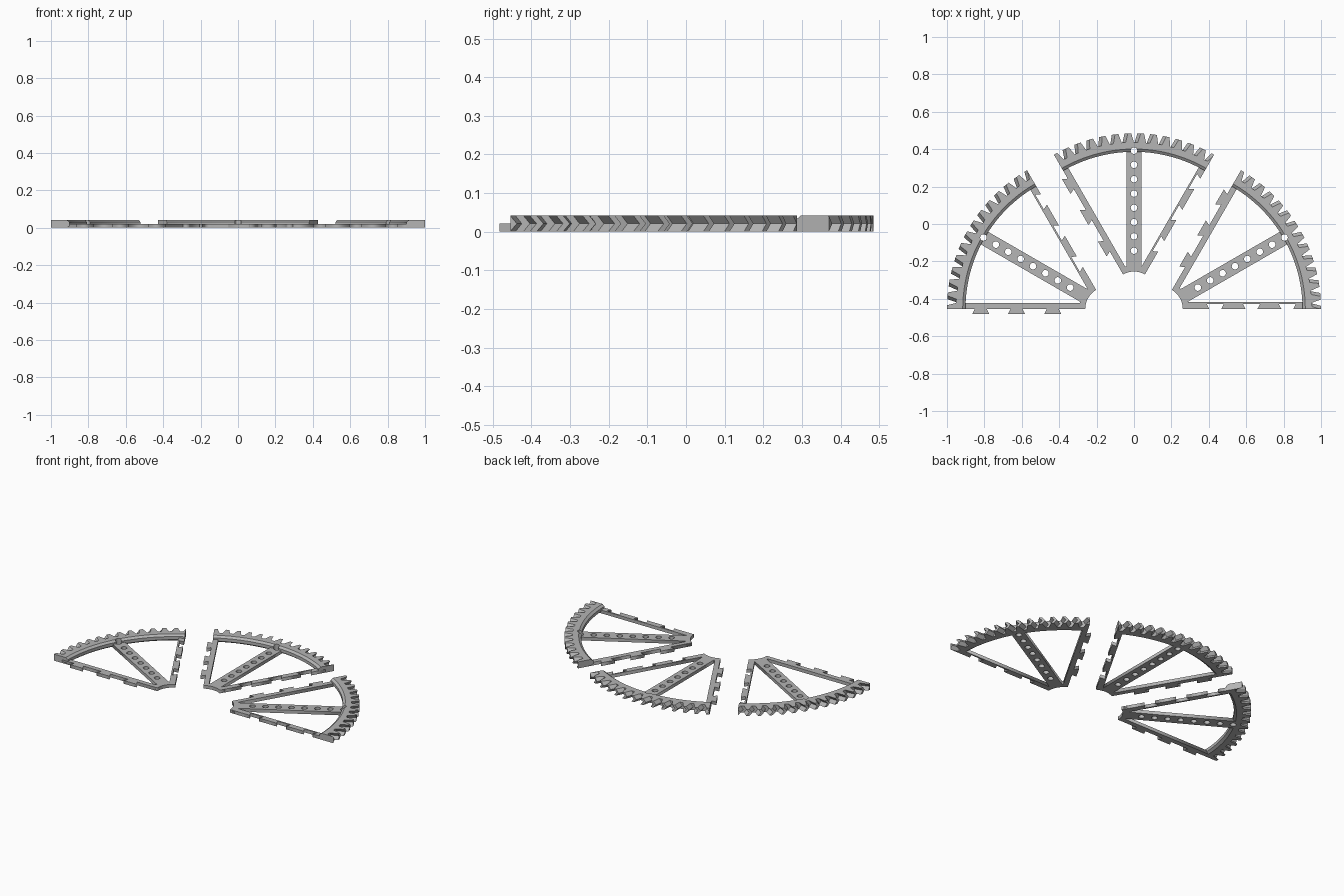
import bpy, bmesh
from math import radians, sin, cos, pi
from mathutils import Matrix, Vector

if "Cube" in bpy.data.objects:
    bpy.data.objects.remove(bpy.data.objects["Cube"], do_unlink=True)

grey = bpy.data.materials.new("plain grey")
grey.use_nodes = True
grey.diffuse_color = (0.46, 0.46, 0.46, 1)
grey.node_tree.nodes["Principled BSDF"].inputs["Base Color"].default_value = grey.diffuse_color

SECTOR = radians(60)
TEETH = 13
PITCH = SECTOR / TEETH
TWIST = radians(1.2)
H, ARM_H = 0.042, 0.021
ROOT, TIP, HUB = 0.808, 0.856, 0.117
HOLES = [0.228 + 0.0765 * i for i in range(8)]
HOLE_R = 0.0175
JOINTS = (0.291, 0.484, 0.676)


def polar(r, a, z=0.0):
    return Vector((r * cos(a), r * sin(a), z))


def circle(cx, cy, r, n=24):
    return [Vector((cx, cy, 0)) + polar(r, 2 * pi * i / n) for i in range(n)]


def plate(name, *loops):
    """Flat plate from an outline and optional hole loops."""
    cu = bpy.data.curves.new(name, "CURVE")
    cu.dimensions, cu.fill_mode, cu.extrude = "2D", "BOTH", ARM_H / 2
    for pts in loops:
        sp = cu.splines.new("POLY")
        sp.points.add(len(pts) - 1)
        for p, co in zip(sp.points, pts):
            p.co = (co[0], co[1], 0, 1)
        sp.use_cyclic_u = True
    ob = bpy.data.objects.new(name, cu)
    bpy.context.collection.objects.link(ob)
    me = bake(ob)
    me.transform(Matrix.Translation((0, 0, ARM_H / 2)))
    return me


def bake(ob):
    """Evaluated mesh of an object, which is then removed."""
    dg = bpy.context.evaluated_depsgraph_get()
    dg.update()
    me = bpy.data.meshes.new_from_object(ob.evaluated_get(dg))
    me.name = ob.name
    bpy.data.objects.remove(ob, do_unlink=True)
    me.materials.clear()
    me.materials.append(grey)
    return me


def make_rim():
    """Herringbone toothed rim, lofted around the arc and trimmed to the sector."""
    bm = bmesh.new()
    rings = []
    for k in range(-2, TEETH + 3):
        for frac, r in ((-0.34, ROOT), (-0.13, TIP), (0.13, TIP), (0.34, ROOT)):
            u = (k + frac) * PITCH + radians(0.5)
            pts = [polar(0.772, u, 0), polar(0.757, u, 0.011),
                   polar(0.757, u, H - 0.011), polar(0.772, u, H),
                   polar(r, u - TWIST, H), polar(r, u, H / 2), polar(r, u - TWIST, 0)]
            rings.append([bm.verts.new(p) for p in pts])
    for a, b in zip(rings, rings[1:]):
        for i in range(len(a)):
            j = (i + 1) % len(a)
            bm.faces.new((a[i], a[j], b[j], b[i]))
    for normal in ((0, -1, 0), (-sin(SECTOR), cos(SECTOR), 0)):
        bmesh.ops.bisect_plane(bm, geom=bm.verts[:] + bm.edges[:] + bm.faces[:],
                               plane_co=(0, 0, 0), plane_no=normal, clear_outer=True)
    bmesh.ops.holes_fill(bm, edges=[e for e in bm.edges if e.is_boundary], sides=0)
    bmesh.ops.recalc_face_normals(bm, faces=bm.faces[:])
    me = bpy.data.meshes.new("rim")
    bm.to_mesh(me)
    bm.free()
    rim = bpy.data.objects.new("toothed_rim", me)
    bpy.context.collection.objects.link(rim)

    # outermost spoke hole passes through the rim
    bpy.ops.mesh.primitive_cylinder_add(vertices=24, radius=HOLE_R, depth=0.2,
                                        location=polar(HOLES[-1], SECTOR / 2))
    cutter = bpy.context.object
    cutter.hide_render = True
    mod = rim.modifiers.new("hole", "BOOLEAN")
    mod.operation, mod.solver, mod.object = "DIFFERENCE", "EXACT", cutter
    bpy.context.view_layer.update()
    result = bake(rim)
    bpy.data.objects.remove(cutter, do_unlink=True)
    return result


def joint_edge(depth, width):
    """Arm outline on the x axis with dovetails of signed depth along y = 0."""
    pts = [(HUB, 0)]
    for c in JOINTS:
        pts += [(c - 0.032, 0), (c - 0.046, depth), (c + 0.046, depth), (c + 0.032, 0)]
    return pts + [(0.8, 0), (0.8, width), (HUB + 0.01, width)]


def make_spoke():
    rot = Matrix.Rotation(SECTOR / 2, 3, "Z")
    box = [Vector(p) for p in ((0.122, -0.039, 0), (0.8, -0.039, 0),
                               (0.8, 0.039, 0), (0.122, 0.039, 0))]
    loops = [box] + [circle(x, 0, HOLE_R) for x in HOLES]
    return plate("spoke", *[[rot @ p for p in loop] for loop in loops])


# hub: concave arc band joining the arms
steps = [SECTOR * i / 12 for i in range(13)]
hub = [polar(HUB, a) for a in steps] + [polar(0.15, a) for a in reversed(steps)]

# tab arm lies along the far edge of the sector
along = polar(1, SECTOR)
inward = Vector((sin(SECTOR), -cos(SECTOR), 0))
tab_arm = [along * x + inward * y for x, y in joint_edge(-0.028, 0.031)]

parts = {
    "toothed_rim": make_rim(),
    "spoke": make_spoke(),
    "hub": plate("hub", hub),
    "socket_arm": plate("socket_arm", joint_edge(0.027, 0.037)),
    "tab_arm": plate("tab_arm", tab_arm),
}

# three separated sectors sharing the same part meshes
for i, side in enumerate(("left", "middle", "right")):
    centre = Vector((0, -0.537, 0)) + polar(0.166, SECTOR * (i + 0.5))
    for name, mesh in parts.items():
        ob = bpy.data.objects.new(f"{side}_{name}", mesh)
        ob.matrix_world = Matrix.Translation(centre) @ Matrix.Rotation(SECTOR * i, 4, "Z")
        bpy.context.collection.objects.link(ob)
